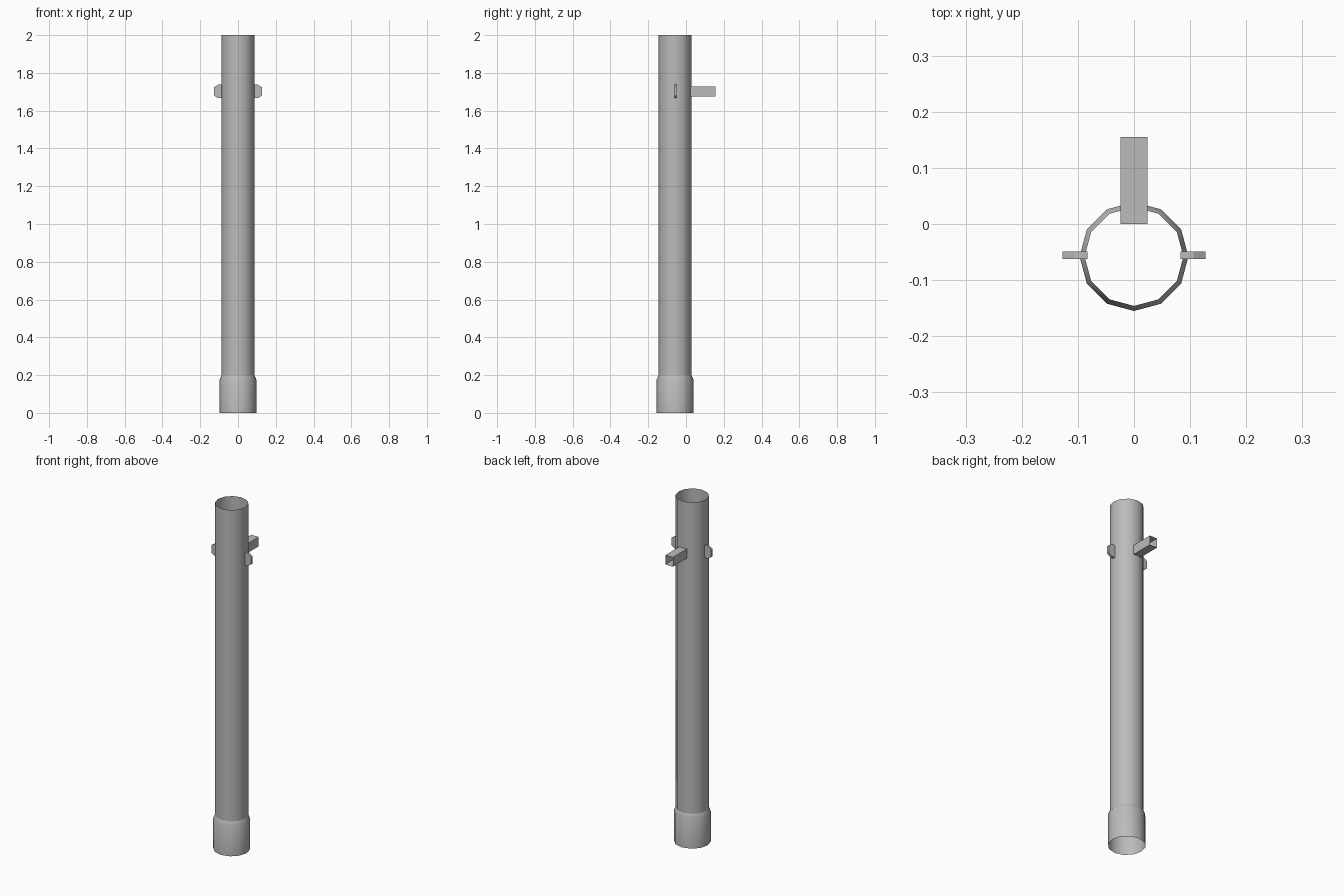
import bpy, bmesh, math

cube = bpy.data.objects.get("Cube")
if cube:
    bpy.data.objects.remove(cube)

metal = bpy.data.materials.new("grey_metal")
metal.use_nodes = True
GREY = (0.5, 0.5, 0.5, 1)
metal.diffuse_color = GREY
metal.node_tree.nodes["Principled BSDF"].inputs["Base Color"].default_value = GREY

AXIS_Y = -0.058   # pipe centre line
SIDES = 12


def finish(name, bm, smooth=False):
    mesh = bpy.data.meshes.new(name)
    bmesh.ops.recalc_face_normals(bm, faces=bm.faces)
    bm.to_mesh(mesh)
    bm.free()
    mesh.materials.append(metal)
    obj = bpy.data.objects.new(name, mesh)
    bpy.context.collection.objects.link(obj)
    if smooth:
        for poly in mesh.polygons:
            poly.use_smooth = True
    return obj


def tube(name, profile):
    """Open thin-walled tube from (radius, height) pairs."""
    bm = bmesh.new()
    rings = []
    for r, z in profile:
        angles = [2 * math.pi * i / SIDES for i in range(SIDES)]
        rings.append([bm.verts.new((r * math.cos(a), AXIS_Y + r * math.sin(a), z))
                      for a in angles])
    for low, high in zip(rings, rings[1:]):
        for i in range(SIDES):
            j = (i + 1) % SIDES
            bm.faces.new((low[i], low[j], high[j], high[i]))
    return finish(name, bm, True)


def prism(name, outline, offset, caps):
    """Extrude a closed outline along y, with or without end caps."""
    bm = bmesh.new()
    front = [bm.verts.new(p) for p in outline]
    back = [bm.verts.new((x, y + offset, z)) for x, y, z in outline]
    n = len(outline)
    for i in range(n):
        j = (i + 1) % n
        bm.faces.new((front[i], front[j], back[j], back[i]))
    if caps:
        bm.faces.new(front)
        bm.faces.new(back)
    return finish(name, bm)


# Main pipe and the wider socket at its foot
tube("pipe", [(0.088, 0.197), (0.088, 2.0)])
tube("socket", [(0.097, 0), (0.097, 0.177), (0.088, 0.197)])

# Hollow square bracket at the back
MID = 1.702
w, h = 0.024, 0.027
prism("back_bracket", [(-w, 0, MID - h), (w, 0, MID - h),
                       (w, 0, MID + h), (-w, 0, MID + h)], 0.155, False)

# Chamfered side lugs, mirrored left and right
half = [(0.083, 0.036), (0.106, 0.036), (0.127, 0.022)]
lug = half + [(x, -z) for x, z in reversed(half)]
for side, sign in (("left", 1), ("right", -1)):
    prism(side + "_lug", [(sign * x, AXIS_Y - 0.004, MID + z) for x, z in lug],
          0.013, True)
